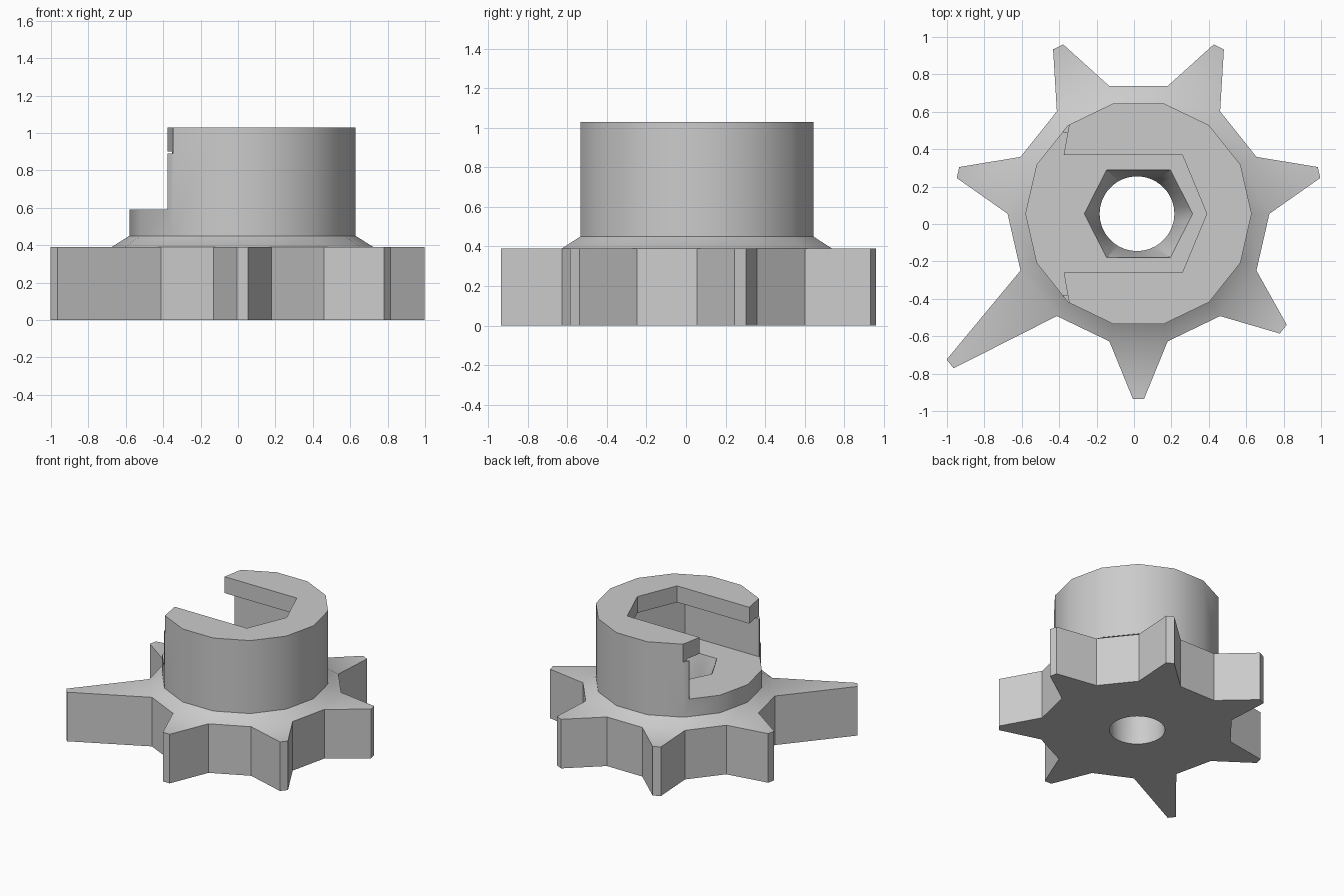
import bpy, bmesh
from math import sin, cos, pi, radians

if "Cube" in bpy.data.objects:
    bpy.data.objects.remove(bpy.data.objects["Cube"], do_unlink=True)

CX, CY = 0.024, 0.055            # axis of the knob
SIDES = 14
STEP = 2 * pi / SIDES
BASE_TOP, HUB_BOTTOM, SHELF, LIP, TOP = 0.39, 0.45, 0.59, 0.90, 1.03

grey = bpy.data.materials.new("light grey")
grey.use_nodes = True
grey.diffuse_color = (0.6, 0.6, 0.6, 1)
grey.node_tree.nodes["Principled BSDF"].inputs["Base Color"].default_value = (0.6, 0.6, 0.6, 1)


def finish(bm, name):
    bmesh.ops.recalc_face_normals(bm, faces=bm.faces)
    mesh = bpy.data.meshes.new(name)
    bm.to_mesh(mesh)
    bm.free()
    mesh.materials.append(grey)
    obj = bpy.data.objects.new(name, mesh)
    bpy.context.collection.objects.link(obj)
    return obj


def add_ring(bm, points, z):
    return [bm.verts.new((CX + x, CY + y, z)) for x, y in points]


def bridge(bm, low, high):
    n = len(low)
    for i in range(n):
        j = (i + 1) % n
        bm.faces.new((low[i], low[j], high[j], high[i]))


def loft(name, sections):
    """Closed solid through (points, z) sections."""
    bm = bmesh.new()
    rings = [add_ring(bm, p, z) for p, z in sections]
    for low, high in zip(rings, rings[1:]):
        bridge(bm, low, high)
    bm.faces.new(rings[0])
    bm.faces.new(rings[-1])
    return finish(bm, name)


def polygon(r):
    return [(r * cos(i * STEP), r * sin(i * STEP)) for i in range(SIDES)]


def mirrored(half):
    """Complete an outline across the x axis."""
    return half + [(x, -y) for x, y in reversed(half) if y != 0]


# Toothed base, sloped collar and hub as one solid
bm = bmesh.new()
outline, teeth = [], []
root = polygon(0.70)
for i in range(SIDES):
    outline.append(root[i])
    if i % 2 == 0:
        a = (i + 0.5) * STEP
        r = 1.288 if i == 8 else 0.99        # one tooth is a long pointer
        teeth.append(len(outline) - 1)
        outline += [(r * cos(a) - s * sin(a), r * sin(a) + s * cos(a)) for s in (-0.03, 0.03)]
bottom = add_ring(bm, outline, 0)
upper = add_ring(bm, outline, BASE_TOP)
bm.faces.new(bottom)
bridge(bm, bottom, upper)
for t in teeth:
    bm.faces.new([upper[(t + k) % len(upper)] for k in range(4)])
tips = {t + k for t in teeth for k in (1, 2)}
collar = [v for i, v in enumerate(upper) if i not in tips]
hub_low = add_ring(bm, polygon(0.605), HUB_BOTTOM)
hub_top = add_ring(bm, polygon(0.605), TOP)
bridge(bm, collar, hub_low)
bridge(bm, hub_low, hub_top)
bm.faces.new(hub_top)
knob = finish(bm, "toothed_knob")

# Wide pocket above the shelf, open to one side
pocket_outline = mirrored([(0.50, 0), (0.25, 0.435), (-0.40, 0.435), (-0.40, 0.8), (-1, 0.8)])
pocket = loft("pocket_cutter", [(pocket_outline, SHELF), (pocket_outline, LIP)])

# Narrower slot between the lips
slot_outline = mirrored([(0.365, 0), (0.235, 0.313), (-0.40, 0.313),
                         (-0.37, 0.48), (-0.37, 0.8), (-1, 0.8)])
slot = loft("slot_cutter", [(slot_outline, LIP - 0.01), (slot_outline, TOP + 0.2)])

# Round bore flaring to a six-sided mouth
corners = [(0.29, 0), (0.17, 0.235), (-0.17, 0.235), (-0.29, 0), (-0.17, -0.235), (0.17, -0.235)]
PER = 6
mouth, circle = [], []
for i, (x0, y0) in enumerate(corners):
    x1, y1 = corners[(i + 1) % 6]
    for k in range(PER):
        t = k / PER
        mouth.append((x0 + (x1 - x0) * t, y0 + (y1 - y0) * t))
        a = radians(60 * (i + t))
        circle.append((0.2 * cos(a) - 0.008, 0.2 * sin(a)))
bore = loft("bore_cutter", [(circle, -0.1), (circle, BASE_TOP), (mouth, SHELF), (mouth, SHELF + 0.1)])

# Cut the openings
bpy.context.view_layer.objects.active = knob
for cutter in (pocket, slot, bore):
    cutter.hide_render = True
    mod = knob.modifiers.new(cutter.name, "BOOLEAN")
    mod.operation = "DIFFERENCE"
    mod.solver = "EXACT"
    mod.object = cutter
    bpy.ops.object.modifier_apply(modifier=mod.name)
    bpy.data.objects.remove(cutter, do_unlink=True)

# Smooth the round walls, keep corners crisp
bpy.ops.object.select_all(action="DESELECT")
knob.select_set(True)
bpy.ops.object.shade_smooth_by_angle(angle=radians(35))
